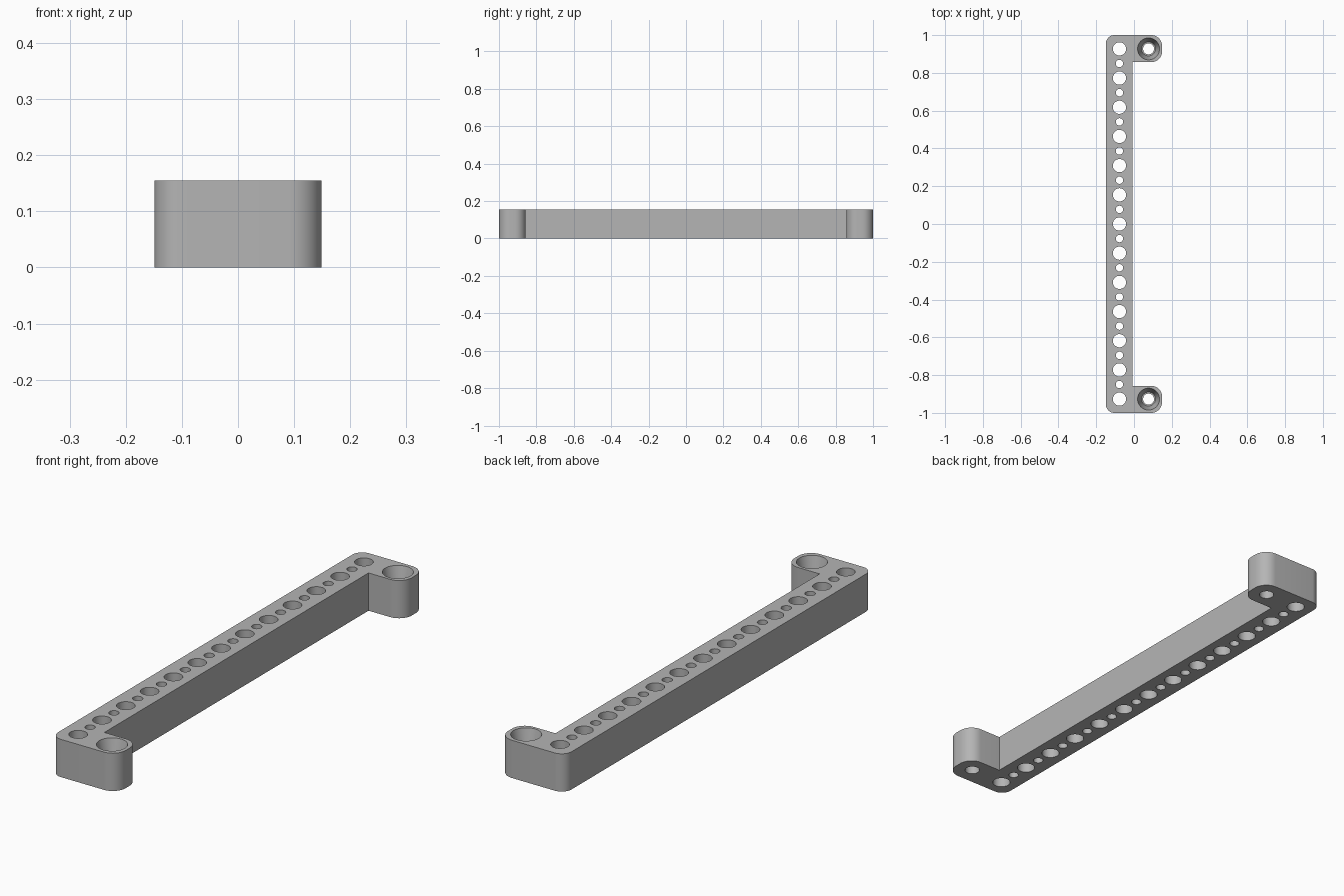
import bpy, bmesh, math

cube = bpy.data.objects.get("Cube")
if cube:
    bpy.data.objects.remove(cube, do_unlink=True)

HEIGHT = 0.155
HALF_X = 0.149      # half of the overall width
BAR_EDGE = -0.007   # inner face of the long bar
TAB_Y = 0.857       # inner face of the end tabs
HOLE_X = 0.077
PITCH = 0.1545

grey = bpy.data.materials.new("plain grey")
grey.use_nodes = True
color = (0.46, 0.46, 0.46, 1)
grey.diffuse_color = color
grey.node_tree.nodes["Principled BSDF"].inputs["Base Color"].default_value = color


def make_object(name, bm):
    bmesh.ops.recalc_face_normals(bm, faces=bm.faces)
    mesh = bpy.data.meshes.new(name)
    bm.to_mesh(mesh)
    bm.free()
    mesh.materials.append(grey)
    obj = bpy.data.objects.new(name, mesh)
    bpy.context.collection.objects.link(obj)
    return obj


def corner(x, y, r, start, steps=10):
    """Quarter arc counter-clockwise about (x, y)."""
    angles = [math.radians(start + 90 * i / steps) for i in range(steps + 1)]
    return [(x + r * math.cos(a), y + r * math.sin(a)) for a in angles]


def lathe(bm, x, y, profile, sides=40):
    """Closed solid of revolution from (radius, z) pairs."""
    rings = []
    for r, z in profile:
        rings.append([bm.verts.new((x + r * math.cos(i * math.tau / sides),
                                    y + r * math.sin(i * math.tau / sides), z))
                      for i in range(sides)])
    for low, high in zip(rings, rings[1:]):
        for i in range(sides):
            j = (i + 1) % sides
            bm.faces.new((low[i], low[j], high[j], high[i]))
    bm.faces.new(rings[0][::-1])
    bm.faces.new(rings[-1])


# Bracket outline: long bar with a rounded tab at each end
R_BAR, R_TAB = 0.045, 0.058
back = (corner(HALF_X - R_TAB, TAB_Y + R_TAB, R_TAB, -90)
        + corner(HALF_X - R_TAB, 1 - R_TAB, R_TAB, 0)
        + corner(-HALF_X + R_BAR, 1 - R_BAR, R_BAR, 90))
back.insert(0, (BAR_EDGE, TAB_Y))
outline = back + [(x, -y) for x, y in reversed(back)]

bm = bmesh.new()
base = bm.faces.new([bm.verts.new((x, y, 0)) for x, y in outline])
extruded = bmesh.ops.extrude_face_region(bm, geom=[base])
top_verts = [v for v in extruded["geom"] if isinstance(v, bmesh.types.BMVert)]
bmesh.ops.translate(bm, verts=top_verts, vec=(0, 0, HEIGHT))
bracket = make_object("mounting_bracket", bm)

# Hole cutters: alternating large and small holes, tapered screw holes in tabs
bm = bmesh.new()
low, high = -0.02, HEIGHT + 0.02
for i in range(-12, 13):
    radius = 0.035 if i % 2 == 0 else 0.0195
    lathe(bm, -HOLE_X, i * PITCH / 2, [(radius, low), (radius, high)])
for side in (-1, 1):
    lathe(bm, HOLE_X, side * 6 * PITCH,
          [(0.029, low), (0.029, 0.065), (0.037, 0.065),
           (0.058, HEIGHT), (0.058, high)])
cutter = make_object("hole_cutter", bm)
cutter.hide_render = True

# Cut the holes and bake the result
mod = bracket.modifiers.new("holes", "BOOLEAN")
mod.operation = "DIFFERENCE"
mod.solver = "EXACT"
mod.object = cutter
bpy.ops.object.select_all(action="DESELECT")
bracket.select_set(True)
bpy.context.view_layer.objects.active = bracket
bpy.ops.object.modifier_apply(modifier=mod.name)
bpy.data.objects.remove(cutter, do_unlink=True)
bpy.ops.object.shade_smooth_by_angle(angle=math.radians(30))
